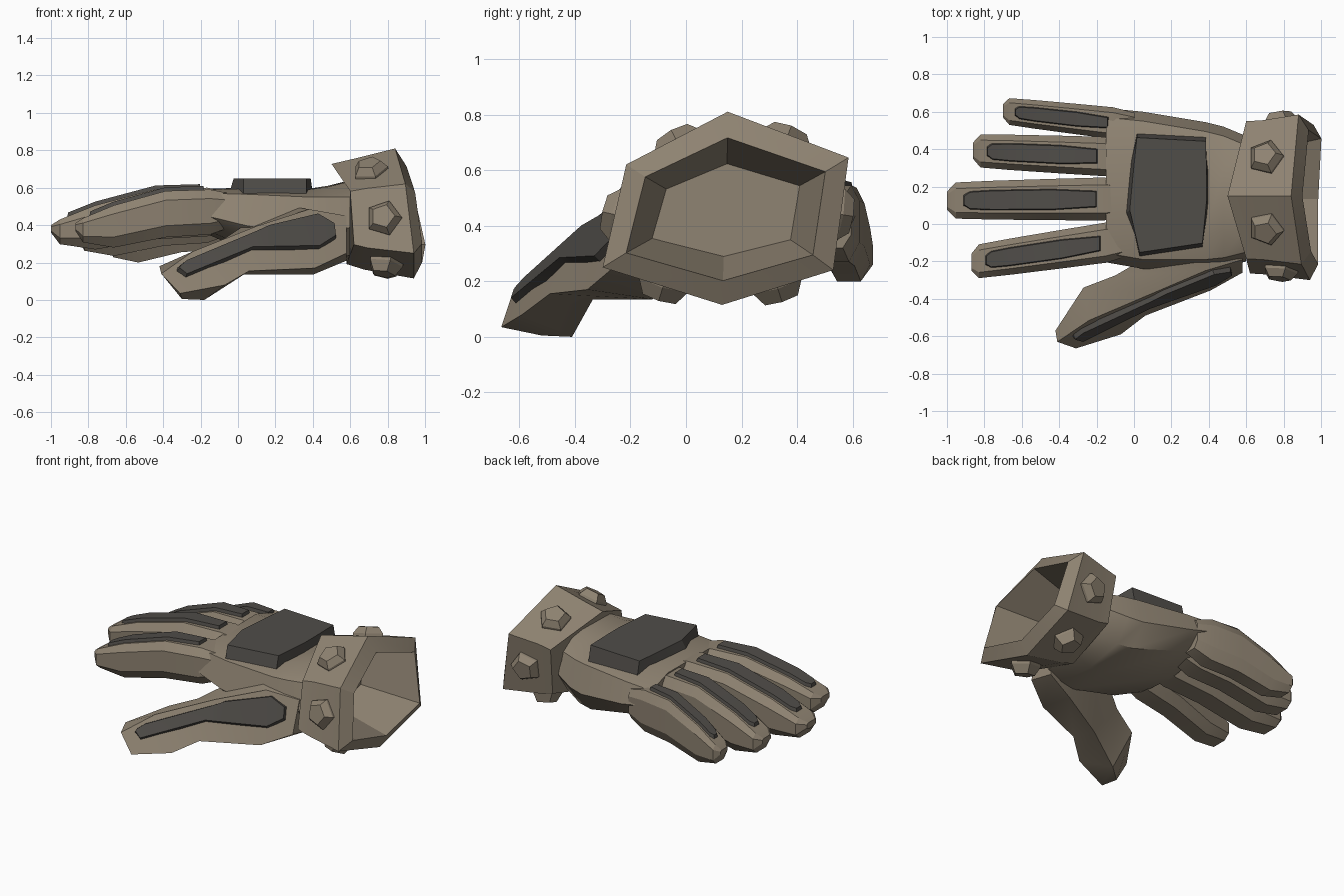
import bpy, bmesh, math
from mathutils import Vector
from mathutils.bvhtree import BVHTree

if "Cube" in bpy.data.objects:
    bpy.data.objects.remove(bpy.data.objects["Cube"])


def material(name, rgb):
    m = bpy.data.materials.new(name)
    m.diffuse_color = (*rgb, 1)
    m.use_nodes = True
    m.node_tree.nodes["Principled BSDF"].inputs["Base Color"].default_value = m.diffuse_color
    return m


TAN = material("tan leather", (0.275, 0.228, 0.168))
DARK = material("dark padding", (0.080, 0.074, 0.066))


def loft(name, rings, mat, angle=30):
    """Skin equal-sized closed rings, cap both ends; returns a BVH of the mesh."""
    bm = bmesh.new()
    vs = [[bm.verts.new(p) for p in r] for r in rings]
    n = len(rings[0])
    for a, b in zip(vs, vs[1:]):
        for i in range(n):
            j = (i + 1) % n
            bm.faces.new((a[i], a[j], b[j], b[i]))
    bm.faces.new(vs[0])
    bm.faces.new(vs[-1])
    bmesh.ops.recalc_face_normals(bm, faces=bm.faces)
    tree = BVHTree.FromBMesh(bm)
    me = bpy.data.meshes.new(name)
    bm.to_mesh(me)
    bm.free()
    ob = bpy.data.objects.new(name, me)
    bpy.context.collection.objects.link(ob)
    me.materials.append(mat)
    bpy.ops.object.select_all(action='DESELECT')
    bpy.context.view_layer.objects.active = ob
    ob.select_set(True)
    bpy.ops.object.shade_smooth_by_angle(angle=math.radians(angle))
    return tree


def pad(name, tree, pairs, start, ray, up, thick, inset, level=None):
    """Raised pad draped on a surface; pairs are its two edges along the length."""
    ray, up = Vector(ray), Vector(up).normalized()
    base = []
    for pair in pairs:
        row = []
        for p in pair:
            o = Vector(start(*p))
            hit = tree.ray_cast(o, ray)[0]
            row.append(hit if hit else o + ray * 1.5)
        base.append(row)
    mids = [(a + b) / 2 for a, b in base]
    rings = []
    for k, (a, b) in enumerate(base):
        w = (b - a).normalized() * min(inset, (b - a).length * 0.3)
        s = Vector()
        if k == 0:
            s = (mids[1] - mids[0]).normalized() * inset
        elif k == len(base) - 1:
            s = (mids[-2] - mids[-1]).normalized() * inset
        ta, tb = a + w + s + up * thick, b - w + s + up * thick
        if level is not None:
            ta.z = tb.z = level
        rings.append([a - up * 0.03, ta, tb, b - up * 0.03])
    loft(name, rings, DARK, 20)


def from_above(x, y):
    return (x, y, 2)


def from_front(x, z):
    return (x, -2, z)


# Palm: stations of x, front y, back y, top z, front shoulder z, bottom z
palm = []
for x, f, b, zt, ft, zb in [(-0.15, -0.205, 0.62, 0.595, 0.57, 0.345),
                            (0.05, -0.24, 0.60, 0.60, 0.565, 0.26),
                            (0.38, -0.24, 0.545, 0.595, 0.55, 0.18),
                            (0.48, -0.23, 0.52, 0.61, 0.55, 0.185),
                            (0.60, -0.20, 0.47, 0.64, 0.55, 0.22)]:
    h = zt - zb
    palm.append([(x, f, zb + 0.4 * h), (x, f + 0.05, ft), (x, f + 0.19, zt - 0.005),
                 (x, b - 0.22, zt), (x, b - 0.05, 0.54), (x, b, zb + 0.45 * h),
                 (x, b - 0.10, zb + 0.05), (x, 0.17, zb), (x, f + 0.12, zb + 0.02)])
palm_tree = loft("palm", palm, TAN, 40)
pad("back_of_hand_pad", palm_tree,
    [((-0.03, 0.27), (-0.05, 0.05)), ((0.015, 0.49), (0.03, -0.18)),
     ((0.385, 0.47), (0.365, -0.13)), ((0.40, 0.30), (0.40, 0.12))],
    from_above, (0, 0, -1), (0, 0, 1), 0.048, 0.028, 0.65)

# Shared finger shape: position along, width, top rise, bottom lift
SHAPE = [(0, 0.42, 0, 0.09), (0.05, 0.84, 0.15, 0.028), (0.25, 0.9, 0.53, 0),
         (0.59, 0.96, 0.96, 0.055), (0.88, 1, 1, 0.07), (1.05, 0.8, 0.85, 0.12)]
PAD_SHAPE = [(0.085, 0.3), (0.13, 0.48), (0.25, 0.53), (0.59, 0.55), (0.85, 0.44)]


def finger(name, tip, root, width, low):
    tip, root = Vector(tip), Vector(root)
    rings = []
    for t, wide, rise, lift in SHAPE:
        x, y, _ = tip.lerp(root, t)
        zt = tip.z + (root.z - tip.z) * rise
        zb, w = low + lift, width * wide / 2
        h = zt - zb
        half = [(0.56, zb), (1, zb + 0.25 * h), (1, zt - 0.2 * h), (0.66, zt)]
        rings.append([(x, y - w * k, z) for k, z in half]
                     + [(x, y + w * k, z) for k, z in reversed(half)])
    tree = loft(name, rings, TAN, 25)
    pairs = []
    for t, wide in PAD_SHAPE:
        x, y, _ = tip.lerp(root, t)
        w = width * wide / 2
        pairs.append(((x, y + w), (x, y - w)))
    pad(name + "_pad", tree, pairs, from_above, (0, 0, -1), (0, 0, 1), 0.02, 0.012)


finger("index_finger", (-0.87, -0.205, 0.41), (-0.05, -0.085, 0.59), 0.215, 0.28)
finger("middle_finger", (-1.0, 0.125, 0.40), (-0.05, 0.135, 0.60), 0.23, 0.27)
finger("ring_finger", (-0.86, 0.392, 0.36), (-0.07, 0.357, 0.59), 0.21, 0.235)
finger("little_finger", (-0.70, 0.605, 0.32), (-0.03, 0.53, 0.545), 0.17, 0.20)

# Thumb: front upper, front lower, back lower, back upper corner of each section
thumb = [
    [(-0.41, -0.63, 0.14), (-0.31, -0.665, 0.035), (-0.30, -0.52, 0.005), (-0.42, -0.57, 0.18)],
    [(-0.24, -0.515, 0.26), (-0.07, -0.59, 0.08), (-0.18, -0.41, 0.0), (-0.27, -0.34, 0.24)],
    [(0.10, -0.37, 0.395), (0.06, -0.49, 0.155), (0.03, -0.335, 0.135), (-0.10, -0.275, 0.31)],
    [(0.38, -0.25, 0.485), (0.41, -0.355, 0.17), (0.40, -0.12, 0.135), (0.20, -0.10, 0.51)],
    [(0.58, -0.19, 0.45), (0.58, -0.26, 0.25), (0.58, -0.08, 0.21), (0.55, -0.05, 0.51)]]
thumb_tree = loft("thumb", thumb, TAN, 30)
pad("thumb_pad", thumb_tree,
    [((-0.33, 0.175), (-0.335, 0.15)), ((-0.28, 0.212), (-0.28, 0.115)),
     ((0.10, 0.37), (0.07, 0.26)), ((0.16, 0.40), (0.16, 0.26)),
     ((0.42, 0.462), (0.43, 0.265)), ((0.52, 0.41), (0.53, 0.32))],
    from_front, (0, 1, 0), (0.3, -0.8, 0.5), 0.027, 0.014)

# Hexagonal cuff: one outline, scaled and leaned for each ring
HEX = [(0.15, 0.81), (0.585, 0.645), (0.53, 0.24), (0.13, 0.115), (-0.30, 0.25), (-0.215, 0.62)]
RIM_LEAN = (0, 0.04, 0.12, 0.10, 0.10, 0.055)
LIP_LEAN = (0, 0.10, 0.12, 0.08, 0.12, 0.10)


def cuff_ring(x, leans, lean, sy, sz):
    return [Vector((x + lean * k, 0.145 + (y - 0.145) * sy, 0.45 + (z - 0.45) * sz))
            for k, (y, z) in zip(leans, HEX)]


lip = cuff_ring(0.50, LIP_LEAN, 1, 0.92, 0.77)
shoulder = cuff_ring(0.64, LIP_LEAN, 0.45, 0.93, 0.86)
outer = cuff_ring(0.84, RIM_LEAN, 1, 1, 1)
inner = cuff_ring(0.90, RIM_LEAN, 0.85, 0.81, 0.74)
floor = cuff_ring(0.63, RIM_LEAN, 0, 0.60, 0.48)
loft("cuff", [lip, shoulder, outer, inner, floor], TAN, 25)

# Pentagonal studs, one on each side of the cuff
axis_point = Vector((0.77, 0.145, 0.45))
for i in range(6):
    j = (i + 1) % 6
    a, b, c, d = shoulder[i], shoulder[j], outer[i], outer[j]
    near = 0.39 if i in (0, 5) else 0.30
    centre = (a + b) * near + (c + d) * (0.5 - near)
    normal = (d - a).cross(c - b).normalized()
    if normal.dot(centre - axis_point) < 0:
        normal.negate()
    u = Vector((1, 0, 0))
    u = (u - normal * u.dot(normal)).normalized()
    v = normal.cross(u)
    top = 0.07 if i in (2, 3) else 0.055
    rings = []
    for r, h in ((0.10, -0.03), (0.097, 0.015), (0.065, top)):
        rings.append([centre + normal * h + (u * math.cos(t) + v * math.sin(t)) * r
                      for t in (math.tau * k / 5 for k in range(5))])
    loft("cuff_stud_%d" % (i + 1), rings, TAN, 20)
